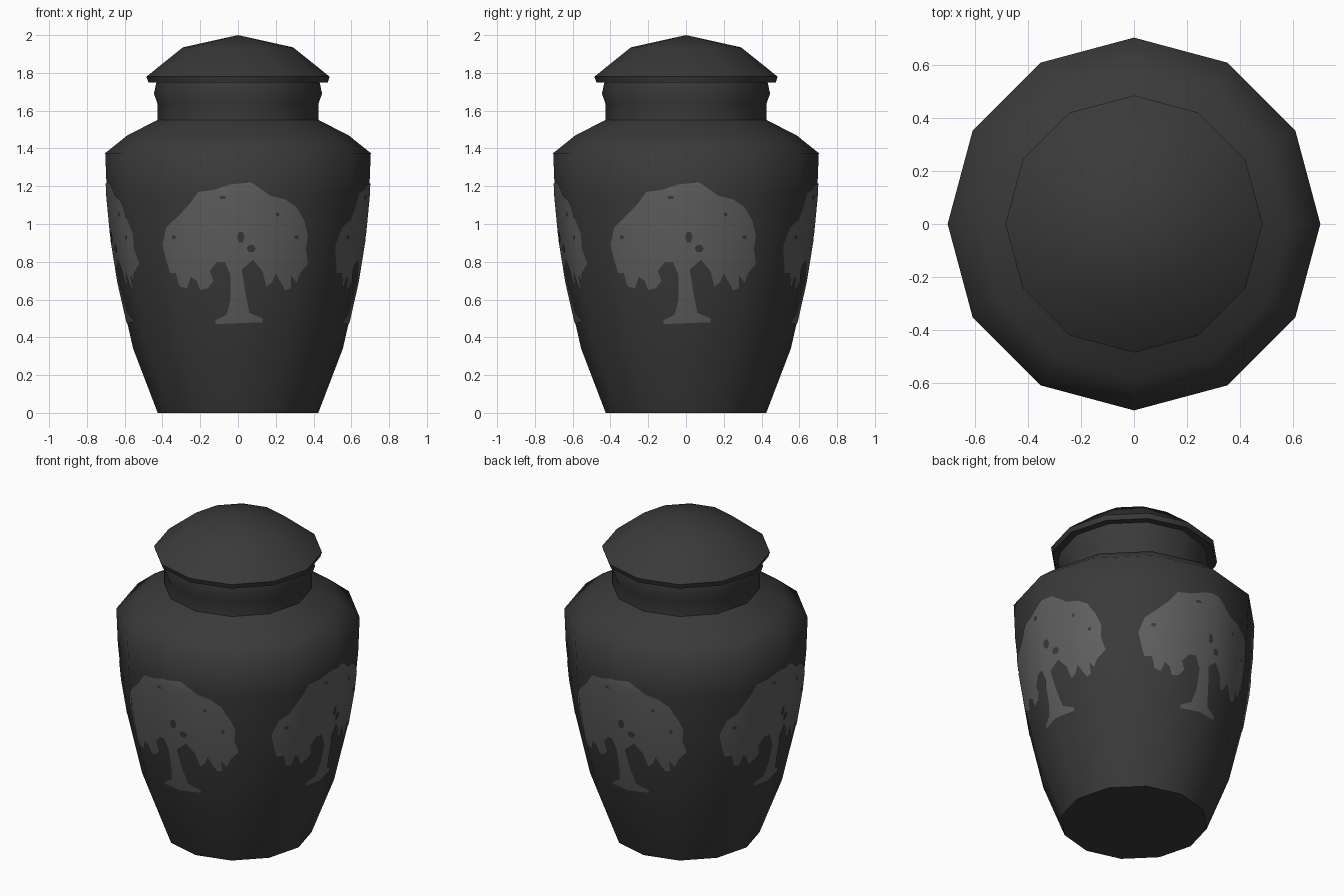
import bpy, bmesh, math
from mathutils import Vector, Matrix
from mathutils.bvhtree import BVHTree

cube = bpy.data.objects.get("Cube")
if cube:
    bpy.data.objects.remove(cube)

SIDES = 12
PLATE_LIFT = 0.004


def make_material(name, level):
    mat = bpy.data.materials.new(name)
    mat.use_nodes = True
    colour = (level, level, level, 1)
    mat.diffuse_color = colour
    bsdf = mat.node_tree.nodes["Principled BSDF"]
    bsdf.inputs["Base Color"].default_value = colour
    bsdf.inputs["Roughness"].default_value = 0.7
    return mat


def add_object(name, bm, mat, smooth_angle):
    mesh = bpy.data.meshes.new(name)
    bm.to_mesh(mesh)
    bm.free()
    mesh.materials.append(mat)
    obj = bpy.data.objects.new(name, mesh)
    bpy.context.collection.objects.link(obj)
    bpy.ops.object.select_all(action="DESELECT")
    obj.select_set(True)
    bpy.context.view_layer.objects.active = obj
    bpy.ops.object.shade_smooth_by_angle(angle=math.radians(smooth_angle))
    return obj


def lathe(profile):
    """Turn a (radius, height) profile about the z axis."""
    bm = bmesh.new()
    verts = [bm.verts.new((r, 0, z)) for r, z in profile]
    edges = [bm.edges.new(pair) for pair in zip(verts, verts[1:])]
    bmesh.ops.spin(bm, geom=verts + edges, cent=(0, 0, 0), axis=(0, 0, 1),
                   angle=math.tau, steps=SIDES, use_duplicate=False)
    bmesh.ops.remove_doubles(bm, verts=bm.verts[:], dist=0.0005)
    bmesh.ops.recalc_face_normals(bm, faces=bm.faces[:])
    return bm


def add_loop(bm, points):
    verts = [bm.verts.new((x, 0, z)) for x, z in points]
    for i, vert in enumerate(verts):
        bm.edges.new((verts[i - 1], vert))


def cut(bm, point, normal):
    geom = bm.verts[:] + bm.edges[:] + bm.faces[:]
    bmesh.ops.bisect_plane(bm, geom=geom, dist=0.0001,
                           plane_co=point, plane_no=normal)


dark = make_material("charcoal", 0.042)
grey = make_material("engraved grey", 0.115)

# Urn body, from the base to the top of the neck
body_profile = [(0, 0), (.425, 0), (.555, .34), (.635, .69), (.672, .92),
                (.694, 1.15), (.703, 1.375), (.585, 1.47), (.427, 1.55),
                (.427, 1.64), (.445, 1.69), (.43, 1.76)]
body_bm = lathe(body_profile)
surface = BVHTree.FromBMesh(body_bm)
body = add_object("urn_body", body_bm, dark, 60)

# Lid with a thin rim and a faceted dome
lid_profile = [(0, 1.75), (.475, 1.75), (.485, 1.78), (.292, 1.935), (0, 2)]
add_object("lid", lathe(lid_profile), dark, 60)

# Tree outline: crown clockwise from the top, hanging leaves, then trunk
crown = [(-.04, 1.21), (.07, 1.22), (.13, 1.18), (.17, 1.15), (.25, 1.13),
         (.31, 1.09), (.35, 1.02), (.37, .94), (.36, .87), (.37, .79),
         (.33, .74), (.31, .69), (.28, .73), (.28, .66), (.25, .65),
         (.2, .74), (.18, .69), (.15, .67), (.13, .75), (.08, .81)]
trunk = [(.02, .76), (.04, .63), (.06, .53), (.13, .5), (.13, .48),
         (-.12, .47), (-.12, .49), (-.06, .52), (-.04, .6), (-.04, .73),
         (-.07, .8)]
left_leaves = [(-.11, .8), (-.15, .75), (-.13, .7), (-.16, .66), (-.2, .65),
               (-.22, .7), (-.25, .72), (-.27, .66), (-.31, .67),
               (-.33, .74), (-.36, .74), (-.38, .81), (-.4, .89),
               (-.38, .98), (-.32, 1.04), (-.26, 1.1), (-.21, 1.17),
               (-.13, 1.18)]
# Gaps between the leaves: centre, half width, half height
gaps = [(.015, .93, .02, .032), (.07, .87, .024, .022),
        (-.08, 1.14, .018, .01), (-.34, .93, .012, .012),
        (.21, 1.05, .01, .012), (.31, .93, .012, .012)]


def make_tree(turn):
    bm = bmesh.new()
    add_loop(bm, crown + trunk + left_leaves)
    for x, z, w, h in gaps:
        ring = [math.tau * i / 6 for i in range(6)]
        add_loop(bm, [(x + w * math.cos(a), z + h * math.sin(a)) for a in ring])
    bmesh.ops.triangle_fill(bm, edges=bm.edges[:], use_beauty=True,
                            normal=(0, -1, 0))
    # Split along the edges of the body so the plate can fold over them
    cut(bm, (0, 0, 0), (1, 0, 0))
    for (r0, z0), (r1, z1) in zip(body_profile[1:6], body_profile[2:7]):
        cut(bm, (0, 0, z0), (0, 0, 1))
        for side in (-1, 1):
            cut(bm, (side * r0 / 2, 0, z0), (z1 - z0, 0, side * (r0 - r1) / 2))
    for vert in bm.verts:
        hit = surface.ray_cast(Vector((vert.co.x, -2, vert.co.z)),
                               Vector((0, 1, 0)))[0]
        vert.co.y = hit.y - PLATE_LIFT
    for face in bm.faces:
        face.normal_update()
        if face.normal.y > 0:
            face.normal_flip()
    bm.transform(Matrix.Rotation(turn, 4, "Z"))
    return bm


# One tree on each of the four sides, shaded like the body beneath
for i, side in enumerate(("front", "left", "back", "right")):
    tree = add_object(side + "_tree", make_tree(i * math.pi / 2), grey, 60)
    shading = tree.modifiers.new("body_shading", "DATA_TRANSFER")
    shading.object = body
    shading.use_loop_data = True
    shading.data_types_loops = {"CUSTOM_NORMAL"}
    shading.loop_mapping = "POLYINTERP_NEAREST"
